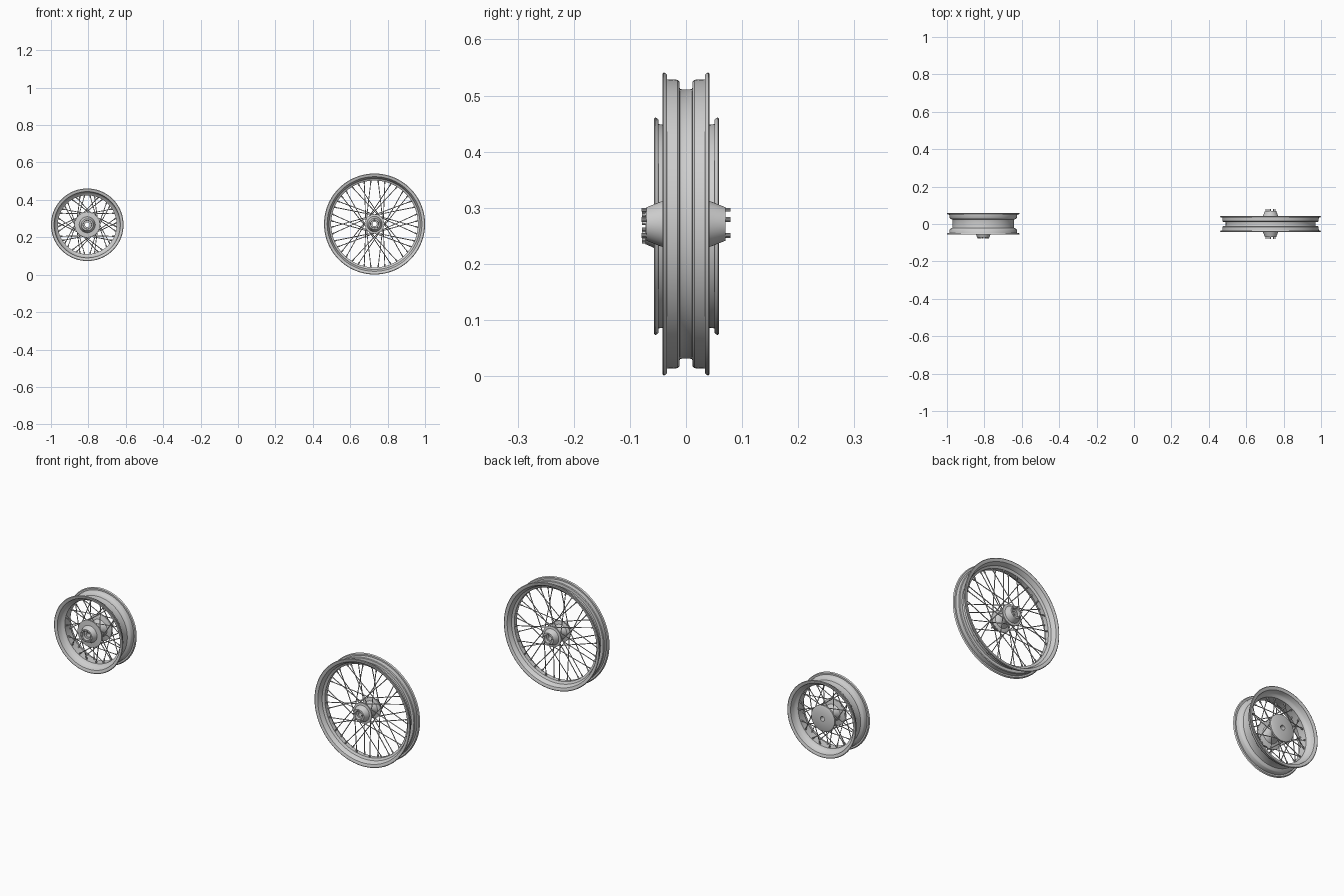
import bpy, bmesh, math
from mathutils import Vector

cube = bpy.data.objects.get("Cube")
if cube:
    bpy.data.objects.remove(cube)


def material(name, value):
    m = bpy.data.materials.new(name)
    m.use_nodes = True
    color = (value, value, value, 1)
    m.diffuse_color = color
    m.node_tree.nodes["Principled BSDF"].inputs["Base Color"].default_value = color
    return m


METAL = material("light grey metal", 0.62)


def finish(bm, name, center):
    bmesh.ops.recalc_face_normals(bm, faces=bm.faces)
    mesh = bpy.data.meshes.new(name)
    bm.to_mesh(mesh)
    bm.free()
    mesh.materials.append(METAL)
    ob = bpy.data.objects.new(name, mesh)
    ob.location = center
    bpy.context.collection.objects.link(ob)
    bpy.ops.object.select_all(action='DESELECT')
    ob.select_set(True)
    bpy.context.view_layer.objects.active = ob
    bpy.ops.object.shade_smooth_by_angle(angle=math.radians(35))
    return ob


def polar(r, y, a):
    return Vector((r * math.cos(a), y, r * math.sin(a)))


def lathe(name, profile, center, n=96):
    """Revolve a closed (y, radius) outline about the axle."""
    bm = bmesh.new()
    rings = [[bm.verts.new(polar(r, y, math.tau * i / n)) for y, r in profile]
             for i in range(n)]
    k = len(profile)
    for i in range(n):
        a, b = rings[i], rings[(i + 1) % n]
        for j in range(k):
            m = (j + 1) % k
            bm.faces.new((a[j], a[m], b[m], b[j]))
    return finish(bm, name, center)


def rod(bm, p, q, radius, sides=6):
    d = q - p
    mat = d.to_track_quat('Z', 'Y').to_matrix().to_4x4()
    mat.translation = (p + q) / 2
    bmesh.ops.create_cone(bm, cap_ends=True, segments=sides, radius1=radius,
                          radius2=radius, depth=d.length, matrix=mat)


def mirrored(half):
    """Complete a half outline, listed from +y toward the middle."""
    return half + [(-y, r) for y, r in reversed(half)]


def rim(name, outer, inner, center):
    lathe(name, mirrored(outer) + list(reversed(mirrored(inner))), center, 128)


def spokes(name, center, rim_r, rim_y, hub_r, hub_y, swing, count=40):
    bm = bmesh.new()
    for i in range(count):
        side = 1 if i % 2 else -1
        lean = 1 if (i // 2) % 2 else -1
        a = math.tau * (i + 0.5) / count
        p = polar(hub_r, side * hub_y, a + lean * swing)
        q = polar(rim_r, side * rim_y, a)
        rod(bm, p, q, 0.0022)
        # threaded nipple at the rim end
        rod(bm, q + (p - q).normalized() * 0.018, q, 0.0038)
    finish(bm, name, center)


def bolts(name, center, ring, count, y0, y1):
    bm = bmesh.new()
    for i in range(count):
        a = math.tau * (i + 0.3) / count
        rod(bm, polar(ring, y0, a), polar(ring, y1, a), 0.0032, 8)
    finish(bm, name, center)


# Large narrow wheel
big = (0.73, 0, 0.271)
rim("large_rim",
    [(0.037, 0.269), (0.034, 0.266), (0.034, 0.258), (0.015, 0.257),
     (0.012, 0.254), (0.011, 0.241), (0.008, 0.240)],
    [(0.040, 0.270), (0.042, 0.267), (0.041, 0.261), (0.038, 0.253),
     (0.030, 0.248), (0.017, 0.243), (0.011, 0.232)], big)
lathe("large_hub", mirrored(
    [(0.055, 0.012), (0.055, 0.020), (0.070, 0.021), (0.070, 0.030),
     (0.042, 0.041), (0.040, 0.052), (0.034, 0.052), (0.030, 0.036),
     (0.015, 0.027)]), big, 48)
spokes("large_spokes", big, 0.238, 0.006, 0.048, 0.036, math.radians(62))
for label, s in (("left", 1), ("right", -1)):
    bolts("large_hub_bolts_" + label, big, 0.0255, 5, s * 0.068, s * 0.079)

# Small wide wheel
small = (-0.806, 0.001, 0.267)
rim("small_rim",
    [(0.053, 0.193), (0.050, 0.190), (0.050, 0.182), (0.032, 0.180),
     (0.028, 0.177), (0.022, 0.165), (0.018, 0.164)],
    [(0.056, 0.194), (0.058, 0.191), (0.057, 0.185), (0.054, 0.177),
     (0.035, 0.173), (0.028, 0.168), (0.021, 0.157)], small)
lathe("small_hub",
      [(-0.058, 0.012), (-0.058, 0.022), (-0.073, 0.023), (-0.073, 0.032),
       (-0.048, 0.043), (-0.046, 0.068), (-0.040, 0.068), (-0.034, 0.042),
       (-0.012, 0.030), (0.012, 0.030), (0.032, 0.044), (0.038, 0.066),
       (0.046, 0.066), (0.050, 0.058), (0.050, 0.012)], small, 48)
spokes("small_spokes", small, 0.162, 0.012, 0.062, 0.042, math.radians(48))
bolts("small_hub_bolts", small, 0.0275, 10, -0.070, -0.079)
